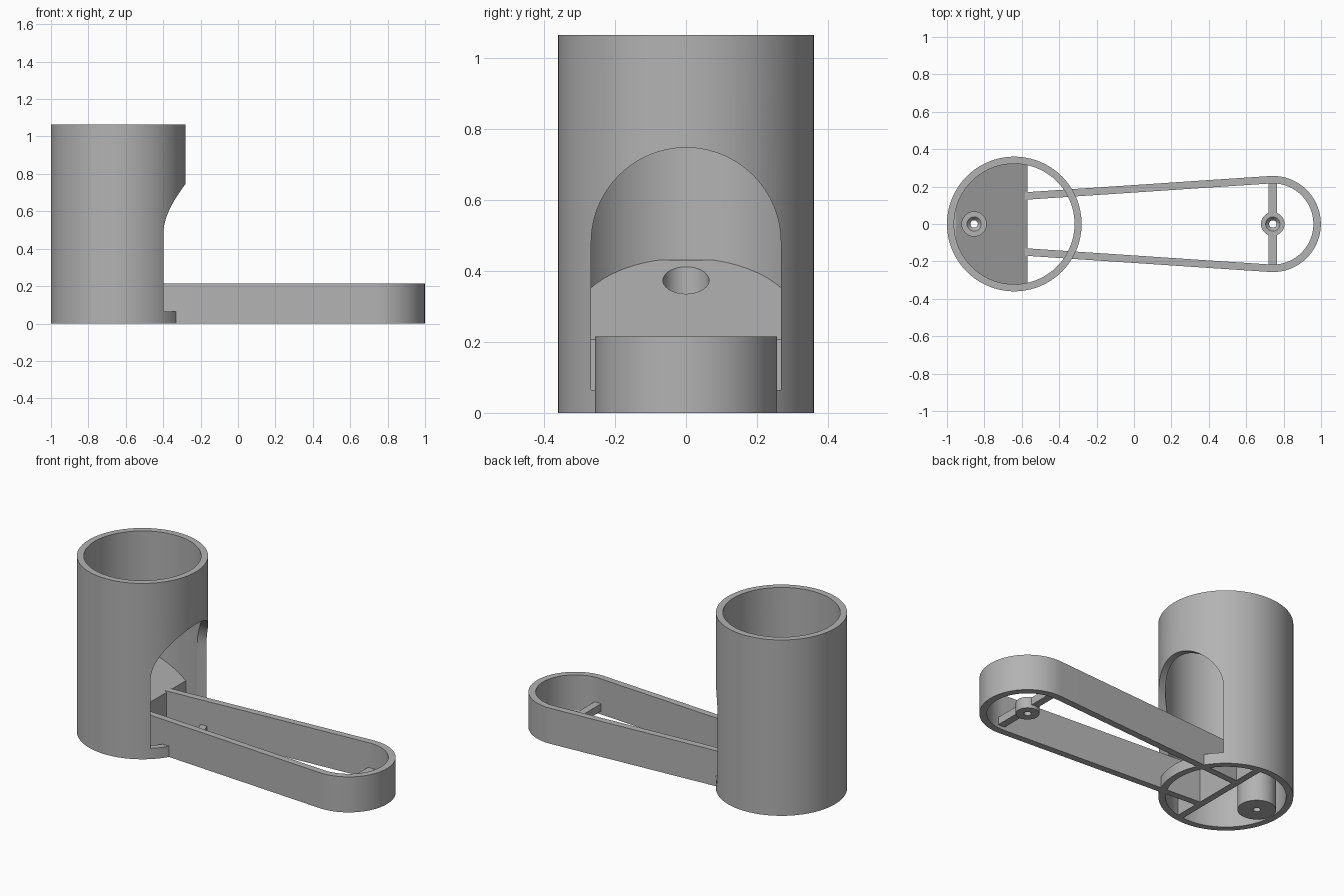
import bpy, bmesh, math

if "Cube" in bpy.data.objects:
    bpy.data.objects.remove(bpy.data.objects["Cube"])

GREY = bpy.data.materials.new("plain_grey")
GREY.use_nodes = True
COLOUR = (0.45, 0.45, 0.45, 1)
GREY.diffuse_color = COLOUR
GREY.node_tree.nodes["Principled BSDF"].inputs["Base Color"].default_value = COLOUR

TUBE_X, SCREW_X, TIP_X = -0.64, -0.855, 0.742
SEGMENTS = 128


def finish(name, bm):
    """Clean a bmesh and turn it into an object."""
    bmesh.ops.remove_doubles(bm, verts=bm.verts, dist=1e-5)
    bmesh.ops.recalc_face_normals(bm, faces=bm.faces)
    mesh = bpy.data.meshes.new(name)
    bm.to_mesh(mesh)
    bm.free()
    mesh.materials.append(GREY)
    obj = bpy.data.objects.new(name, mesh)
    bpy.context.collection.objects.link(obj)
    return obj


def lathe(name, profile, x):
    """Turn a closed (radius, z) profile about a vertical axis at x."""
    bm = bmesh.new()
    rings = []
    for i in range(SEGMENTS):
        a = math.tau * i / SEGMENTS
        rings.append([bm.verts.new((x + r * math.cos(a), r * math.sin(a), z)) for r, z in profile])
    n = len(profile)
    for i in range(SEGMENTS):
        p, q = rings[i], rings[(i + 1) % SEGMENTS]
        for j in range(n):
            k = (j + 1) % n
            if profile[j][0] or profile[k][0]:
                bm.faces.new((p[j], q[j], q[k], p[k]))
    return finish(name, bm)


def prism(name, points, offset):
    """Extrude a flat outline of 3D points by an offset."""
    bm = bmesh.new()
    face = bm.faces.new([bm.verts.new(p) for p in points])
    new = bmesh.ops.extrude_face_region(bm, geom=[face], use_keep_orig=True)["geom"]
    bmesh.ops.translate(bm, vec=offset, verts=[v for v in new if isinstance(v, bmesh.types.BMVert)])
    return finish(name, bm)


def boolean(obj, cutter, operation):
    """Apply a boolean and discard the helper."""
    mod = obj.modifiers.new(operation.lower(), "BOOLEAN")
    mod.operation, mod.object, mod.solver = operation, cutter, "EXACT"
    bpy.context.view_layer.objects.active = obj
    bpy.ops.object.modifier_apply(modifier=mod.name)
    bpy.data.objects.remove(cutter)


# Tube with an arched opening above a low rim
tube = lathe("tube", [(0.36, 0), (0.36, 1.065), (0.322, 1.065), (0.322, 0)], TUBE_X)
HALF, SILL, SPRING = 0.267, 0.065, 0.48
arch = [(-0.5, -HALF, SILL), (-0.5, HALF, SILL)]
for i in range(65):
    a = math.pi * i / 64
    arch.append((-0.5, HALF * math.cos(a), SPRING + HALF * math.sin(a)))
boolean(tube, prism("arch_cutter", arch, (0.4, 0, 0)), "DIFFERENCE")

# Sloping floor and its front wall, trimmed round to fit the tube
section = [(-0.57, 0), (-0.57, 0.207), (-0.952, 0.43), (-1.0, 0.43),
           (-1.0, 0.384), (-0.952, 0.384), (-0.61, 0.184), (-0.61, 0)]
floor = prism("sloping_floor", [(x, -0.4, z) for x, z in section], (0, 0.8, 0))
boolean(floor, lathe("floor_trim", [(0, -0.1), (0.332, -0.1), (0.332, 0.6), (0, 0.6)], TUBE_X), "INTERSECT")

# Screw post under the floor, topped by the slope, with a deep stepped hole
post = lathe("screw_post", [(0, 0), (0.103, 0), (0.103, 0.6), (0, 0.6)], SCREW_X)
under = [(-0.6, -0.1), (-0.6, 0.2), (-0.952, 0.405), (-1.1, 0.405), (-1.1, -0.1)]
boolean(post, prism("slope_trim", [(x, -0.3, z) for x, z in under], (0, 0.6, 0)), "INTERSECT")
boolean(floor, post, "UNION")
bore = [(0, -0.1), (0.02, -0.1), (0.02, 0.045), (0.038, 0.067),
        (0.065, 0.067), (0.065, 0.7), (0, 0.7)]
boolean(floor, lathe("bore_cutter", bore, SCREW_X), "DIFFERENCE")

# Tapered loop arm: one thin wall running out, round the tip and back
END_X, TIP_R, WALL, TOP = -0.59, 0.257, 0.04, 0.215
tilt = math.radians(3.8)


def arm_line(radius):
    """Half-round tip with its two tangent sides."""
    arc = []
    for i in range(65):
        a = (math.pi / 2 + tilt) * (i / 32 - 1)
        arc.append((TIP_X + radius * math.cos(a), radius * math.sin(a)))
    end_y = arc[-1][1] - (arc[-1][0] - END_X) * math.tan(tilt)
    return [(END_X, -end_y)] + arc + [(END_X, end_y)]


outline = arm_line(TIP_R) + arm_line(TIP_R - WALL)[::-1]
arm = prism("loop_arm", [(x, y, 0) for x, y in outline], (0, 0, TOP))

# Crossbar and screw eyelet at the tip
BAR = 0.022
bar = prism("tip_crossbar", [(TIP_X + sx * BAR, sy * 0.225, 0.02)
                             for sx, sy in ((-1, -1), (1, -1), (1, 1), (-1, 1))], (0, 0, 0.045))
boolean(bar, lathe("eyelet_clearance", [(0, -0.1), (0.05, -0.1), (0.05, 0.2), (0, 0.2)], TIP_X), "DIFFERENCE")
eyelet = lathe("tip_eyelet", [(0.02, 0), (0.063, 0), (0.063, 0.067), (0.038, 0.067), (0.02, 0.045)], TIP_X)

# Smooth round walls, keep crisp edges
for obj in (tube, floor, arm, bar, eyelet):
    bpy.ops.object.select_all(action="DESELECT")
    obj.select_set(True)
    bpy.context.view_layer.objects.active = obj
    bpy.ops.object.shade_smooth_by_angle(angle=math.radians(30))
